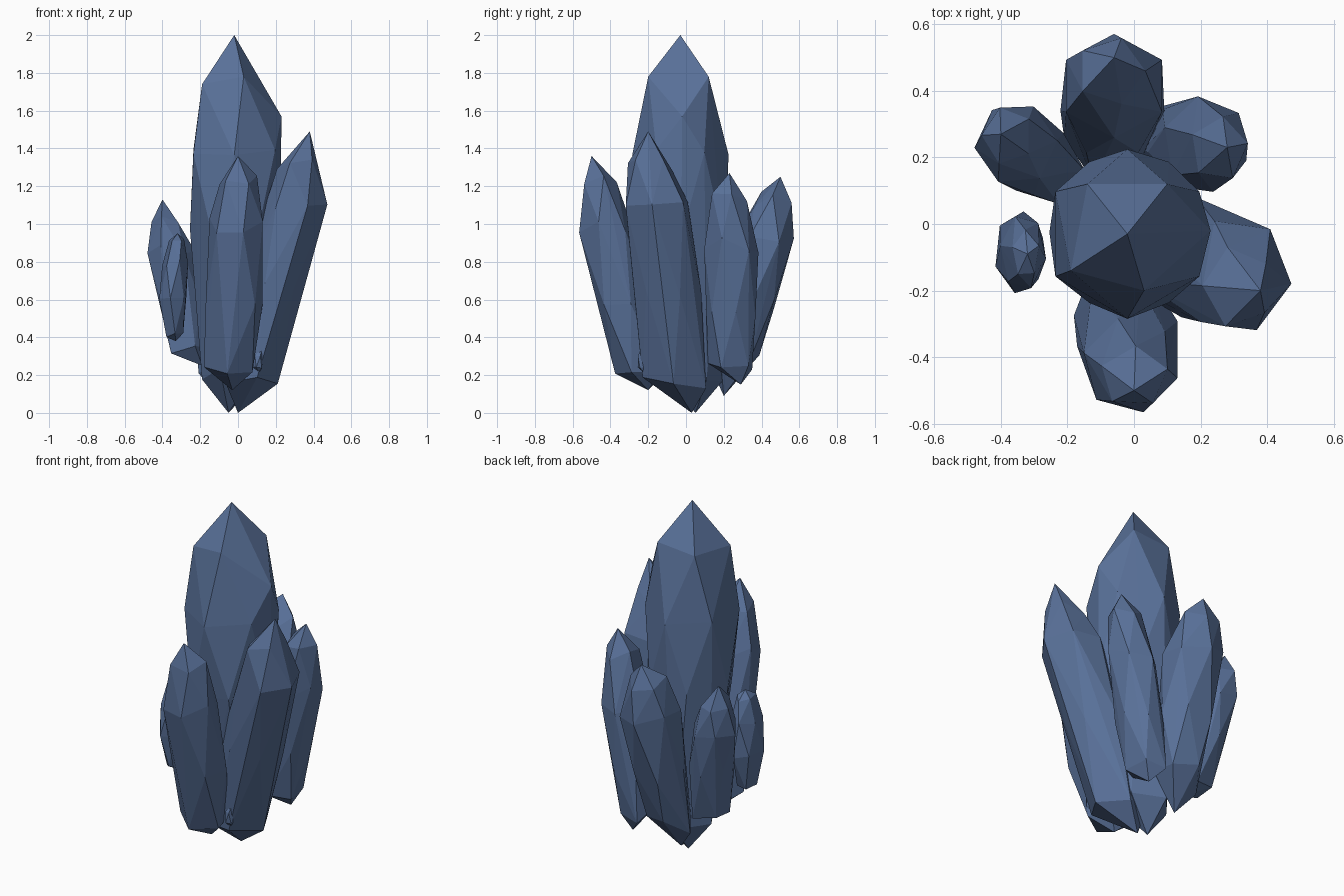
import bpy, bmesh, math, random

random.seed(4)
mat = bpy.data.materials.new("slate_blue")
mat.diffuse_color = (0.10, 0.165, 0.32, 1)


def crystal(name, tip, foot, rings, turn=0, jitter=0.05, shoulder=()):
    """Convex faceted crystal; rings are (z, cx, cy, rx, ry, sides)."""
    bm = bmesh.new()
    for p in (tip, foot, *shoulder):
        bm.verts.new(p)
    for k, (z, cx, cy, rx, ry, n) in enumerate(rings):
        for i in range(n):
            a = math.radians(turn) + 2 * math.pi * (i + 0.5 * (k % 2)) / n
            bm.verts.new((cx + rx * 1.04 * math.cos(a), cy + ry * 1.04 * math.sin(a),
                          z + random.uniform(-jitter, jitter)))
    res = bmesh.ops.convex_hull(bm, input=bm.verts[:])
    junk = {g for g in res["geom_interior"] + res["geom_unused"]
            if isinstance(g, bmesh.types.BMVert)}
    bmesh.ops.delete(bm, geom=list(junk), context='VERTS')
    bmesh.ops.recalc_face_normals(bm, faces=bm.faces[:])
    me = bpy.data.meshes.new(name)
    bm.to_mesh(me)
    bm.free()
    me.materials.append(mat)
    ob = bpy.data.objects.new(name, me)
    bpy.context.collection.objects.link(ob)


# tall central crystal with an uneven shoulder
crystal("main_crystal", (-0.02, -0.03, 2.0), (-0.05, 0.05, 0.0), [
    (1.40, -0.02, -0.03, 0.24, 0.245, 6),
    (0.95, -0.015, -0.025, 0.23, 0.235, 6),
    (0.20, -0.03, 0.02, 0.155, 0.17, 5)], 30, 0.04,
    [(0.23, -0.02, 1.57), (0.03, -0.20, 1.78), (-0.19, -0.14, 1.74),
     (-0.14, 0.12, 1.76), (0.10, 0.12, 1.78)])

# large crystal leaning right
crystal("right_crystal", (0.38, -0.20, 1.49), (0.0, 0.03, 0.0), [
    (1.31, 0.31, -0.19, 0.10, 0.12, 5),
    (1.08, 0.305, -0.155, 0.163, 0.17, 6),
    (0.65, 0.165, -0.10, 0.155, 0.175, 6),
    (0.15, 0.06, -0.06, 0.145, 0.17, 5)], -38)

# crystal leaning forward
crystal("front_crystal", (0.0, -0.50, 1.36), (-0.03, -0.20, 0.12), [
    (1.22, 0.0, -0.46, 0.10, 0.09, 5),
    (1.0, -0.01, -0.425, 0.14, 0.14, 6),
    (0.6, -0.02, -0.33, 0.15, 0.14, 6),
    (0.23, -0.05, -0.24, 0.13, 0.13, 5)], 15)

# crystal leaning back
crystal("back_crystal", (-0.06, 0.50, 1.25), (-0.11, 0.20, 0.09), [
    (1.13, -0.07, 0.46, 0.10, 0.10, 5),
    (0.95, -0.06, 0.415, 0.16, 0.15, 6),
    (0.6, -0.065, 0.34, 0.15, 0.14, 6),
    (0.26, -0.085, 0.26, 0.12, 0.13, 5)], 0)

# back right crystal
crystal("back_right_crystal", (0.28, 0.23, 1.27), (0.14, 0.29, 0.15), [
    (1.13, 0.255, 0.225, 0.085, 0.095, 5),
    (0.88, 0.215, 0.24, 0.125, 0.14, 6),
    (0.55, 0.165, 0.24, 0.12, 0.13, 6),
    (0.27, 0.12, 0.24, 0.10, 0.12, 5)], 10)

# back left crystal
crystal("back_left_crystal", (-0.40, 0.27, 1.13), (-0.19, 0.14, 0.25), [
    (1.03, -0.38, 0.265, 0.075, 0.085, 5),
    (0.86, -0.355, 0.24, 0.12, 0.12, 6),
    (0.6, -0.31, 0.205, 0.115, 0.115, 6),
    (0.33, -0.26, 0.16, 0.11, 0.10, 5)], 35, 0.03)

# small crystal on the left side
crystal("small_left_crystal", (-0.32, -0.09, 0.95), (-0.33, -0.09, 0.38), [
    (0.92, -0.325, -0.09, 0.04, 0.07, 5),
    (0.79, -0.333, -0.085, 0.067, 0.11, 6),
    (0.60, -0.345, -0.085, 0.073, 0.12, 6),
    (0.41, -0.335, -0.09, 0.045, 0.07, 5)], 20, 0.015)

# tiny sliver near the base
crystal("tiny_crystal", (0.13, -0.235, 0.35), (0.11, -0.22, 0.21), [
    (0.30, 0.11, -0.225, 0.025, 0.03, 5),
    (0.24, 0.105, -0.225, 0.025, 0.03, 5)], 0, 0.005)
